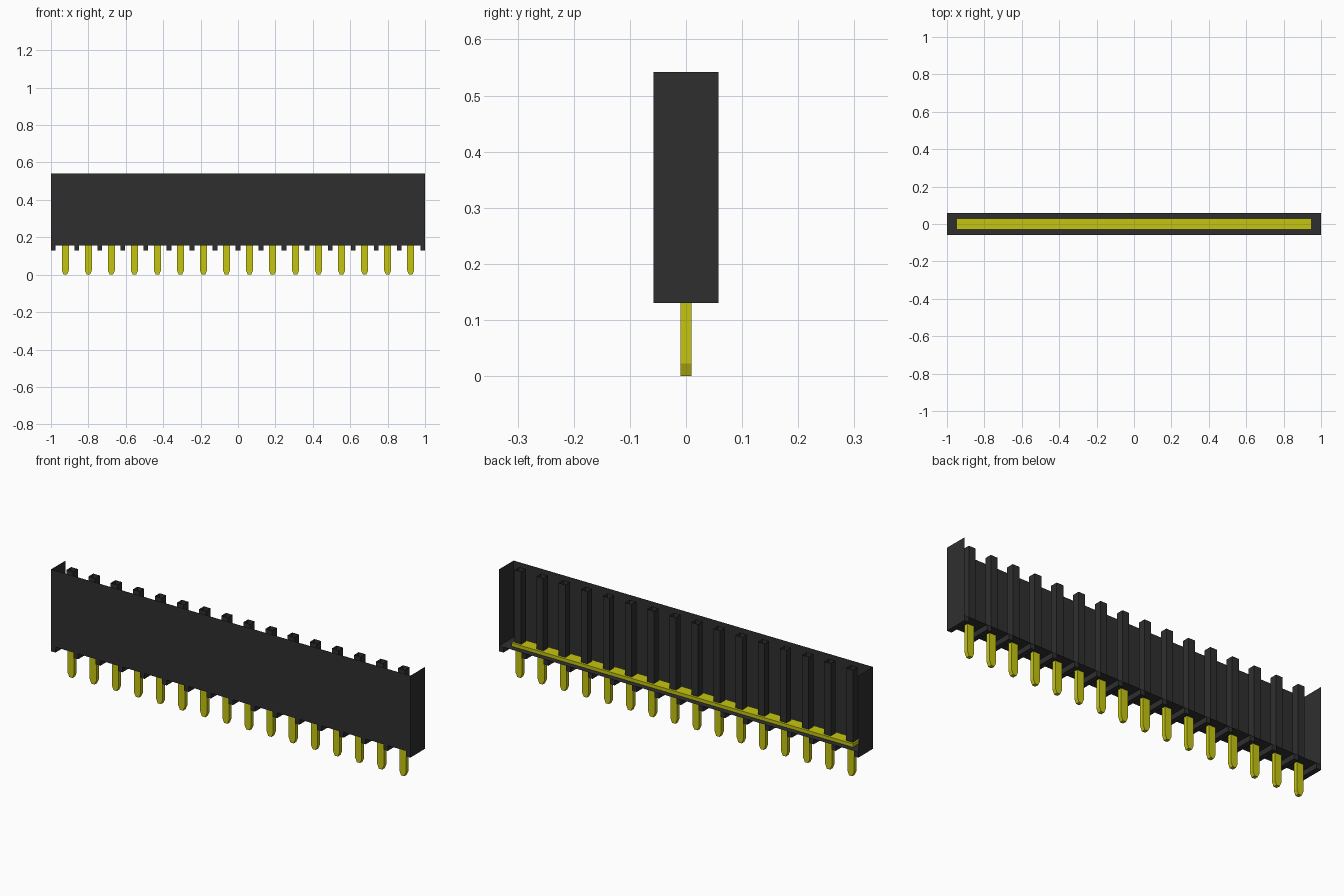
import bpy, bmesh

if "Cube" in bpy.data.objects:
    bpy.data.objects.remove(bpy.data.objects["Cube"], do_unlink=True)


def material(name, rgb):
    m = bpy.data.materials.new(name)
    m.use_nodes = True
    m.diffuse_color = (*rgb, 1)
    m.node_tree.nodes["Principled BSDF"].inputs["Base Color"].default_value = (*rgb, 1)
    return m


BLACK = material("black plastic", (0.028, 0.028, 0.028))
GOLD = material("gold metal", (0.56, 0.56, 0.006))

COUNT, PITCH = 16, 0.1231
DEPTH = 0.058            # half depth of the housing
TOP, FLOOR, BOTTOM = 0.542, 0.157, 0.13
PIN_X = [(i - (COUNT - 1) / 2) * PITCH for i in range(COUNT)]


def add_box(bm, lo, hi, skip=()):
    """Axis-aligned box; skip lists the sides left open, such as '+z'."""
    v = [bm.verts.new((x, y, z)) for x in (lo[0], hi[0])
         for y in (lo[1], hi[1]) for z in (lo[2], hi[2])]
    sides = {"-x": (0, 1, 3, 2), "+x": (4, 6, 7, 5), "-y": (0, 4, 5, 1),
             "+y": (2, 3, 7, 6), "-z": (0, 2, 6, 4), "+z": (1, 5, 7, 3)}
    for side, idx in sides.items():
        if side not in skip:
            bm.faces.new([v[i] for i in idx])


def finish(bm, name, mat):
    mesh = bpy.data.meshes.new(name)
    bm.to_mesh(mesh)
    bm.free()
    mesh.materials.append(mat)
    obj = bpy.data.objects.new(name, mesh)
    bpy.context.collection.objects.link(obj)
    return obj


# Housing shell: front wall, end walls and floor, open at the back and top
bm = bmesh.new()
add_box(bm, (-1, -DEPTH, FLOOR), (1, DEPTH, TOP), skip=("+y", "+z"))
finish(bm, "housing_shell", BLACK)

# Standoff ribs under the floor, midway between the pins and at both ends
bm = bmesh.new()
for i in range(COUNT + 1):
    x = (i - COUNT / 2) * PITCH
    lo, hi = x - 0.0125, x + 0.0125
    if i == 0:
        lo, hi = -1, -0.975
    elif i == COUNT:
        lo, hi = 0.975, 1
    add_box(bm, (lo, -DEPTH, BOTTOM), (hi, DEPTH, FLOOR), skip=("+z",))
finish(bm, "standoff_ribs", BLACK)

# Square socket sleeves, open at both ends
bm = bmesh.new()
for x in PIN_X:
    add_box(bm, (x - 0.0185, -0.0185, 0.175), (x + 0.0185, 0.0185, TOP - 0.002),
            skip=("+z", "-z"))
finish(bm, "socket_sleeves", BLACK)

# Contact plate on the floor
bm = bmesh.new()
add_box(bm, (-0.95, -0.03, FLOOR + 0.001), (0.95, 0.03, 0.175))
finish(bm, "contact_plate", GOLD)

# Flat pins with chamfered tips
bm = bmesh.new()
profile = [(-0.0185, FLOOR + 0.002), (-0.0185, 0.022), (-0.009, 0.0),
           (0.009, 0.0), (0.0185, 0.022), (0.0185, FLOOR + 0.002)]
for x in PIN_X:
    front = [bm.verts.new((x + px, -0.01, z)) for px, z in profile]
    back = [bm.verts.new((x + px, 0.01, z)) for px, z in profile]
    bm.faces.new(front)
    bm.faces.new(back[::-1])
    for i in range(len(profile)):
        j = (i + 1) % len(profile)
        bm.faces.new((front[j], front[i], back[i], back[j]))
finish(bm, "pins", GOLD)
